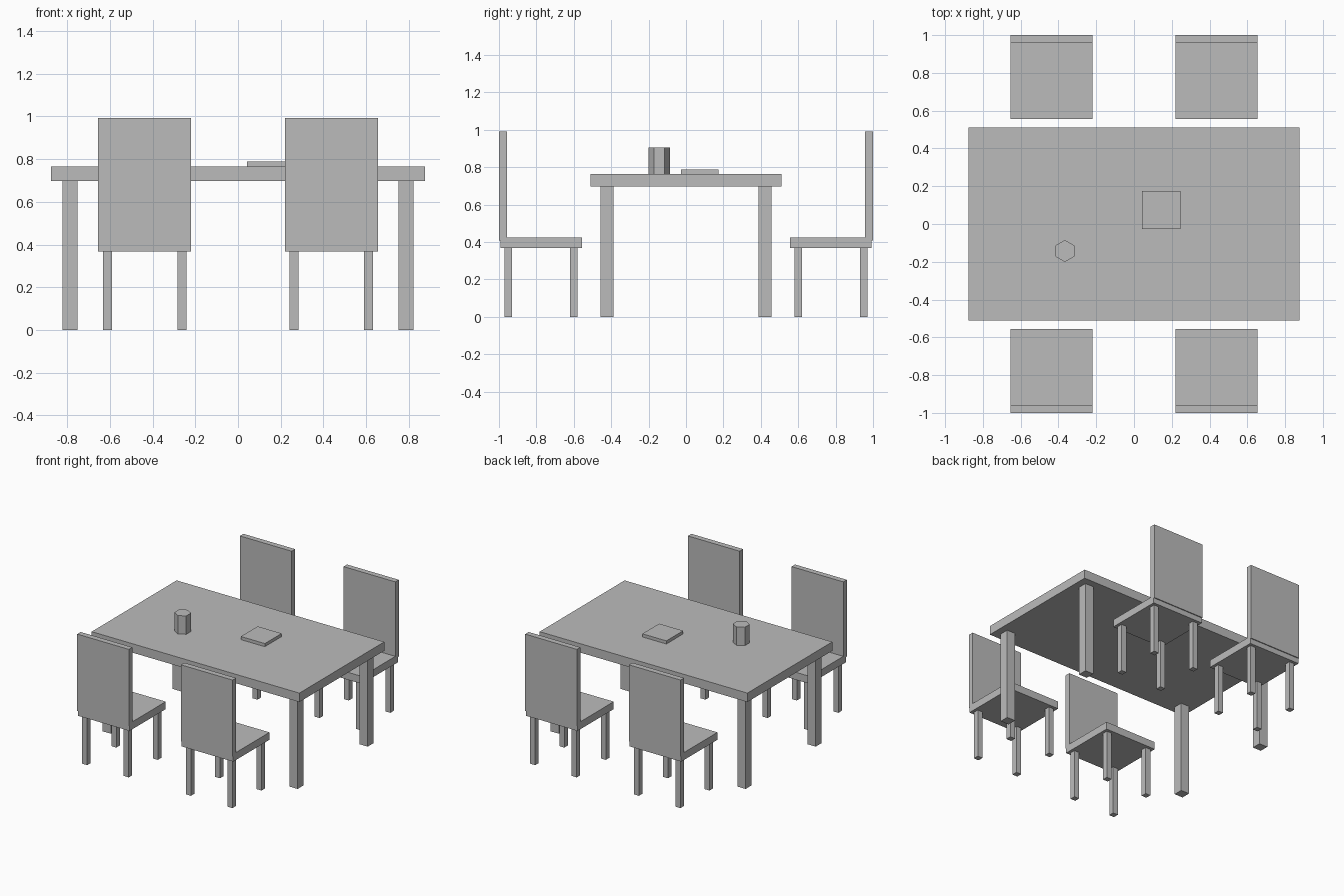
import bpy
from math import pi

old = bpy.data.objects.get("Cube")
if old:
    bpy.data.objects.remove(old, do_unlink=True)

# Single flat colour
grey = bpy.data.materials.new("plain grey")
grey.use_nodes = True
shade = (0.5, 0.5, 0.5, 1)
grey.diffuse_color = shade
grey.node_tree.nodes["Principled BSDF"].inputs["Base Color"].default_value = shade


def box(name, x, y, z):
    """Box spanning the given (low, high) ranges."""
    spans = (x, y, z)
    bpy.ops.mesh.primitive_cube_add(size=1, location=[(a + b) / 2 for a, b in spans])
    ob = bpy.context.object
    ob.name = name
    ob.scale = [abs(b - a) for a, b in spans]
    bpy.ops.object.transform_apply(location=False, rotation=False, scale=True)
    ob.data.materials.append(grey)
    return ob


def around(centre, half):
    return (centre - half, centre + half)


SIDES = (("left", 1), ("right", -1))
ENDS = (("front", -1), ("back", 1))

# Table
TOP = 0.765
box("table_top", around(0, 0.875), around(0, 0.511), (0.697, TOP))
for side, sx in SIDES:
    for end, sy in ENDS:
        box(f"table_leg_{end}_{side}", around(sx * 0.787, 0.035),
            around(sy * 0.422, 0.035), (0, 0.697))


# Chairs, two on each long side, facing the table
def chair(label, sx, sy):
    cx, cy = sx * 0.437, sy * 0.775
    box(f"chair_seat_{label}", around(cx, 0.218), around(cy, 0.218), (0.368, 0.425))
    box(f"chair_back_{label}", around(cx, 0.218), (sy * 0.958, sy), (0.408, 0.992))
    for side, lx in SIDES:
        for end, ly in ENDS:
            box(f"chair_leg_{label}_{end}_{side}", around(cx + lx * 0.175, 0.021),
                around(cy + ly * 0.175, 0.021), (0, 0.368))


for side, sx in SIDES:
    for end, sy in ENDS:
        chair(f"{end}_{side}", sx, sy)

# Things on the table
box("square_mat", around(0.144, 0.101), around(0.074, 0.101), (TOP, 0.789))
bpy.ops.mesh.primitive_cylinder_add(vertices=6, radius=0.058, depth=0.14,
                                    location=(-0.366, -0.143, TOP + 0.07))
cup = bpy.context.object
cup.name = "six_sided_cup"
cup.data.materials.append(grey)
